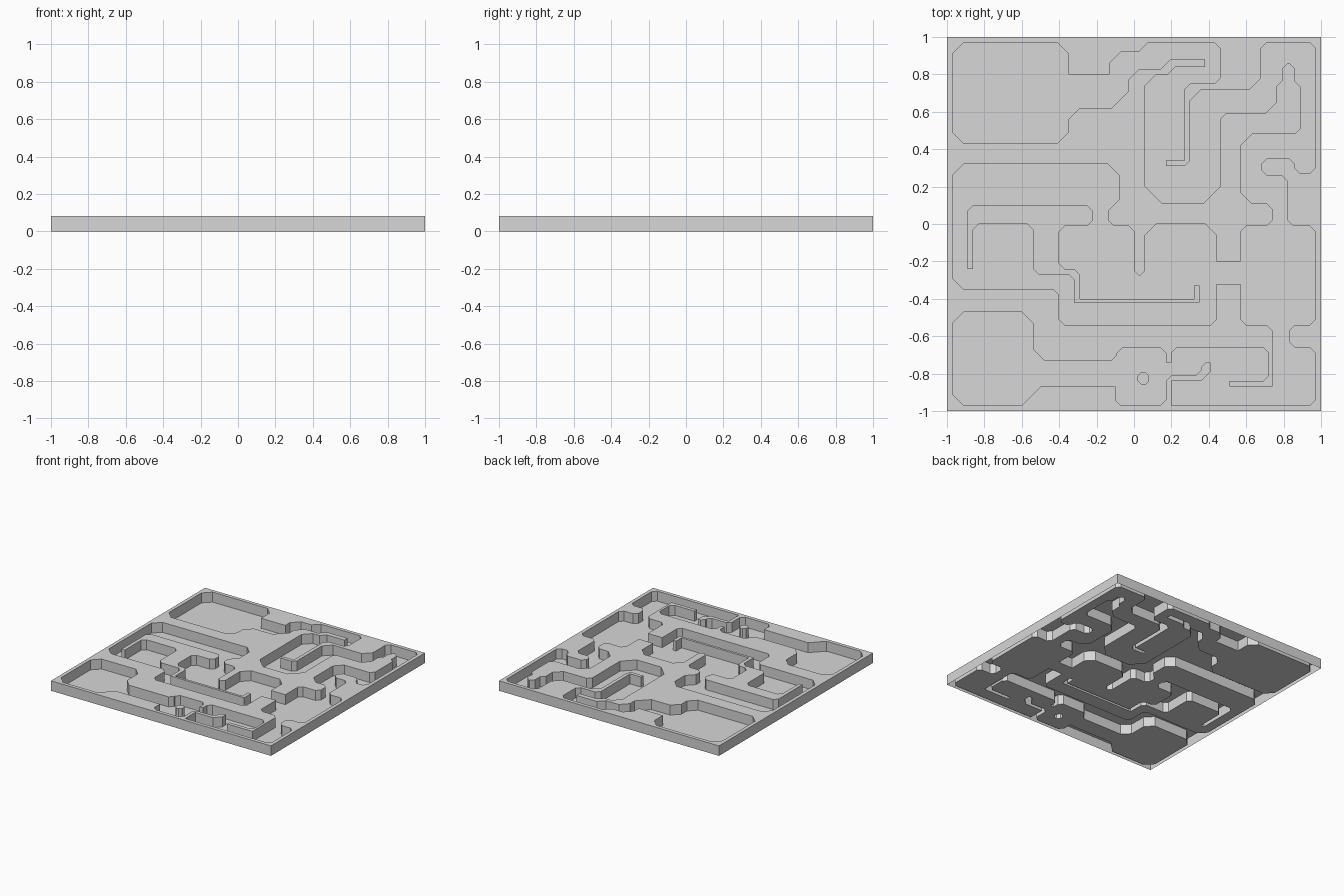
import bpy
import bmesh
from mathutils import Vector

if "Cube" in bpy.data.objects:
    bpy.data.objects.remove(bpy.data.objects["Cube"], do_unlink=True)

HEIGHT = 0.082
UNIT = 0.01
UP = Vector((0, 0, 1))

# Corner cuts, in hundredths
SQUARE, SOFT, WIDE, SLOPED = 0, 3, 6, 9

stone = bpy.data.materials.new("light grey stone")
stone.use_nodes = True
grey = (0.68, 0.68, 0.68, 1)
stone.diffuse_color = grey
stone.node_tree.nodes["Principled BSDF"].inputs["Base Color"].default_value = grey


def outline(runs):
    """Right-angled outline: x and y lines in turn, each run with its corner cut."""
    lines = [(value, cut) for cut, *values in runs for value in values]
    corners = []
    for i, (value, cut) in enumerate(lines):
        following = lines[(i + 1) % len(lines)][0]
        pair = (value, following) if i % 2 == 0 else (following, value)
        corners.append((Vector((*pair, 0)), cut))
    points = []
    for i, (corner, cut) in enumerate(corners):
        before = corners[i - 1][0] - corner
        after = corners[(i + 1) % len(corners)][0] - corner
        cut = min(cut, before.length / 2, after.length / 2)
        ends = [corner + arm.normalized() * cut for arm in (before, after)]
        for point in ends if cut else [corner]:
            if not points or (point - points[-1]).length > 0.01:
                points.append(point)
    if (points[0] - points[-1]).length < 0.01:
        points.pop()
    return [p * UNIT for p in points]


def add_loop(bm, points, z):
    verts = [bm.verts.new((p.x, p.y, z)) for p in points]
    edges = [bm.edges.new((a, b)) for a, b in zip(verts, verts[1:] + verts[:1])]
    return verts, edges


def fill(bm, edges):
    bmesh.ops.triangle_fill(bm, use_beauty=True, use_dissolve=False,
                            edges=edges, normal=UP)


def add_sides(bm, points, top):
    """Vertical band below a top loop, facing right of the walking direction."""
    low, _ = add_loop(bm, points, 0)
    for i in range(len(low)):
        j = (i + 1) % len(low)
        bm.faces.new((low[i], low[j], top[j], top[i]))


def finish(bm, name):
    for face in bm.faces:
        if abs(face.normal.z) > 0.9 and face.normal.z < 0:
            face.normal_flip()
    mesh = bpy.data.meshes.new(name)
    bm.to_mesh(mesh)
    bm.free()
    mesh.materials.append(stone)
    bpy.context.collection.objects.link(bpy.data.objects.new(name, mesh))


# Cave edge, clockwise from the north-west room
north_edge = [
    (WIDE, -97, 97), (SQUARE, -35, 80), (WIDE, -13), (SOFT, 92, 5, 97, 46, 75),
    (SQUARE, 27, 34, 17), (SOFT, 31), (WIDE, 30, 72), (SOFT, 68, 97),
]
east_edge = [
    (SOFT, 97, 27, 86, 35, 68, 26, 82, -1, 97, -54, 83, -66, 97),
]
south_edge = [
    (SQUARE, -97, 20), (WIDE, -84), (SQUARE, 41), (SOFT, -74, 36, -81, 17, -97),
    (SQUARE, -10), (SLOPED, -87, -55), (WIDE, -97, -97, -47, -54),
    (SOFT, -73, -9, -66), (SQUARE, 17, -74), (SOFT, 20, -66, 72),
    (SQUARE, -84, 51, -87), (SOFT, 74, -54), (SQUARE, 57, -32),
    (SOFT, 44, -54, -40),
]
middle_edge = [
    (WIDE, -35, -97, 32), (SOFT, -8, 10, -14, -1, 0, -28), (WIDE, 6, 0),
    (SQUARE, 44, -20), (SOFT, 57, -1, 74), (WIDE, 11, 57),
]
inner_north_edge = [
    (SOFT, 48, 89, 75, 86, 86, 79, 75), (WIDE, 76), (SOFT, 59),
    (SLOPED, 46, 11), (WIDE, 6), (SOFT, 80, 20), (SQUARE, 84, 38),
    (SOFT, 88, 17), (WIDE, 83), (SLOPED, -3), (WIDE, 62, -35, 43),
]
cave = outline(north_edge + east_edge + south_edge + middle_edge + inner_north_edge)

# Free-standing walls inside the cave
winding_wall = outline([
    (SOFT, -89, 10, -22, -1, -40, -24), (SQUARE, -29, -40, 32, -33, 35, -42),
    (SOFT, -32, -27, -54, 0), (SQUARE, -86, -24),
])[::-1]
pillar = outline([(2, 2, -79, 8, -86)])[::-1]
border = outline([(SQUARE, -100, 100, 100, -100)])[::-1]

# Cave floor
bm = bmesh.new()
floor_edges = []
for points in (cave, winding_wall, pillar):
    floor_edges += add_loop(bm, points, 0)[1]
fill(bm, floor_edges)
bm.normal_update()
finish(bm, "cave_floor")

# Hollow surrounding rock: flat top, cave walls and outer skirt
bm = bmesh.new()
rims = [(points, *add_loop(bm, points, HEIGHT)) for points in (border, cave)]
fill(bm, [edge for rim in rims for edge in rim[2]])
for points, top, _ in rims:
    add_sides(bm, points, top)
bm.normal_update()
finish(bm, "surrounding_rock")

# Hollow islands
for name, points in (("winding_wall", winding_wall), ("pillar", pillar)):
    bm = bmesh.new()
    top, edges = add_loop(bm, points, HEIGHT)
    fill(bm, edges)
    add_sides(bm, points, top)
    bm.normal_update()
    finish(bm, name)
